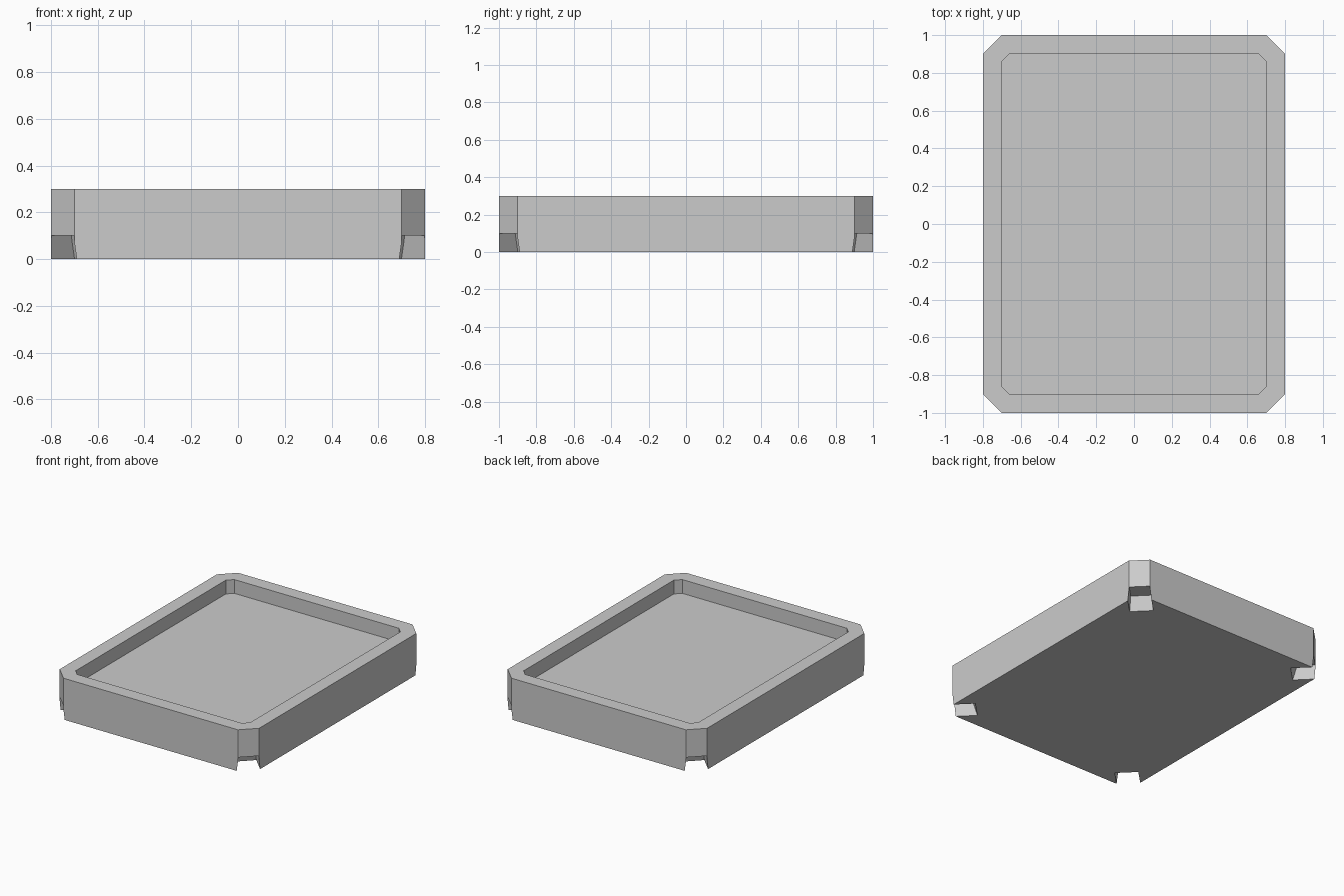
import bpy
import bmesh
from math import atan2
from mathutils import Matrix, Vector

if "Cube" in bpy.data.objects:
    bpy.data.objects.remove(bpy.data.objects["Cube"], do_unlink=True)

HALF_X, HALF_Y, HEIGHT = 0.8, 1.0, 0.3
CHAMFER, RIM = 0.1, 0.1
FLOOR_Z, NOTCH_Z = 0.2, 0.1

grey = bpy.data.materials.new("plain grey")
grey.use_nodes = True
colour = (0.6, 0.6, 0.6, 1)
grey.diffuse_color = colour
grey.node_tree.nodes["Principled BSDF"].inputs["Base Color"].default_value = colour


def octagon(hx, hy, c):
    """Rectangle outline with cut corners, counter-clockwise."""
    return [(hx, c - hy), (hx, hy - c), (hx - c, hy), (c - hx, hy),
            (-hx, hy - c), (-hx, c - hy), (c - hx, -hy), (hx - c, -hy)]


def loft(name, lower, upper, z0, z1):
    """Closed solid between two matching outlines."""
    bm = bmesh.new()
    low = [bm.verts.new((x, y, z0)) for x, y in lower]
    top = [bm.verts.new((x, y, z1)) for x, y in upper]
    bm.faces.new(low[::-1])
    bm.faces.new(top)
    for i in range(len(low)):
        j = (i + 1) % len(low)
        bm.faces.new((low[i], low[j], top[j], top[i]))
    bmesh.ops.recalc_face_normals(bm, faces=bm.faces)
    mesh = bpy.data.meshes.new(name)
    bm.to_mesh(mesh)
    bm.free()
    mesh.materials.append(grey)
    obj = bpy.data.objects.new(name, mesh)
    bpy.context.collection.objects.link(obj)
    return obj


def cut(target, cutter):
    """Subtract the cutter, apply the result and remove the cutter."""
    cutter.hide_render = True
    mod = target.modifiers.new("cut", "BOOLEAN")
    mod.operation, mod.solver, mod.object = "DIFFERENCE", "EXACT", cutter
    bpy.context.view_layer.objects.active = target
    bpy.ops.object.modifier_apply(modifier=mod.name)
    bpy.data.objects.remove(cutter, do_unlink=True)


# Tray block with cut corners
outline = octagon(HALF_X, HALF_Y, CHAMFER)
tray = loft("tray", outline, outline, 0, HEIGHT)

# Shallow recess in the top
inner = octagon(HALF_X - RIM, HALF_Y - RIM, 0.04)
cut(tray, loft("recess_cutter", inner, inner, FLOOR_Z, HEIGHT + 0.1))


# Tapered notches under the four corners; local +x points outward
def notch_outline(half_width, depth):
    return [(-depth, -half_width), (0.1, -half_width),
            (0.1, half_width), (-depth, half_width)]


for sx in (-1, 1):
    for sy in (-1, 1):
        notch = loft("notch_cutter", notch_outline(0.088, 0.18),
                     notch_outline(0.068, 0.12), -NOTCH_Z, NOTCH_Z)
        middle = Vector((sx * (HALF_X - CHAMFER / 2),
                         sy * (HALF_Y - CHAMFER / 2), 0))
        notch.data.transform(Matrix.Translation(middle)
                             @ Matrix.Rotation(atan2(sy, sx), 4, "Z"))
        cut(tray, notch)
